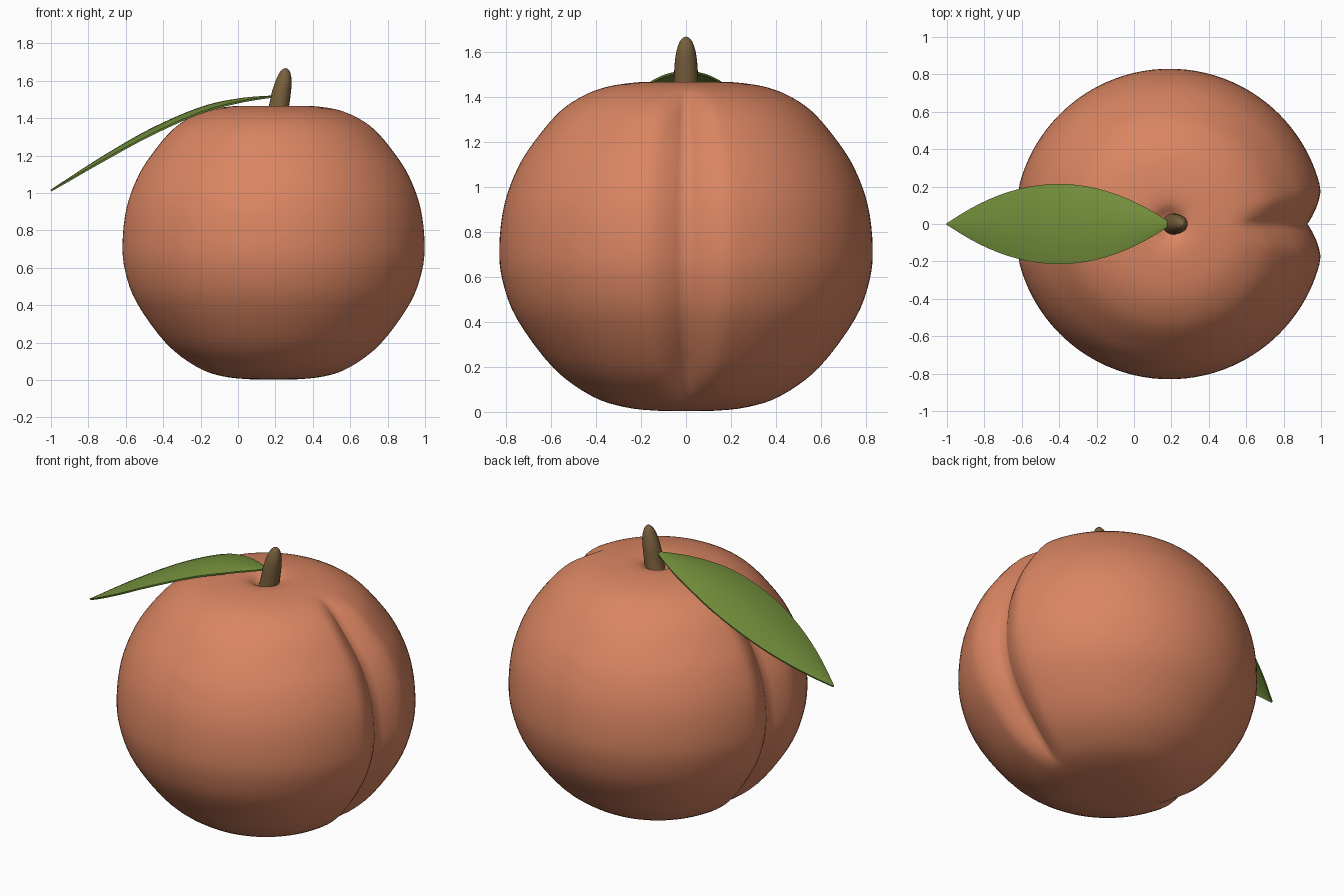
import bpy, bmesh, math
from mathutils import Vector

if "Cube" in bpy.data.objects:
    bpy.data.objects.remove(bpy.data.objects["Cube"])


def material(name, rgb):
    m = bpy.data.materials.new(name)
    m.diffuse_color = (*rgb, 1)
    m.use_nodes = True
    m.node_tree.nodes["Principled BSDF"].inputs["Base Color"].default_value = m.diffuse_color
    return m


PEACH = material("peach_skin", (0.70, 0.235, 0.122))
GREEN = material("leaf_green", (0.175, 0.28, 0.045))
BROWN = material("stem_brown", (0.19, 0.115, 0.045))


def make_object(name, bm, mat):
    bmesh.ops.recalc_face_normals(bm, faces=bm.faces)
    for f in bm.faces:
        f.smooth = True
    mesh = bpy.data.meshes.new(name)
    bm.to_mesh(mesh)
    bm.free()
    mesh.materials.append(mat)
    ob = bpy.data.objects.new(name, mesh)
    bpy.context.collection.objects.link(ob)
    return ob


def spline(points, steps):
    """Smooth curve through the given points."""
    pts = [Vector(p) for p in points]
    pts = [2 * pts[0] - pts[1]] + pts + [2 * pts[-1] - pts[-2]]
    out = []
    for a, b, c, d in zip(pts, pts[1:], pts[2:], pts[3:]):
        for i in range(steps):
            t = i / steps
            out.append(0.5 * (2 * b + (c - a) * t + (2 * a - 5 * b + 4 * c - d) * t * t
                              + (3 * b - a - 3 * c + d) * t ** 3))
    return out + [pts[-2]]


def skin_rings(rings, start, end):
    """Closed surface through rings of points, with a point at each end."""
    bm = bmesh.new()
    vs = [[bm.verts.new(p) for p in ring] for ring in rings]
    n = len(vs[0])
    for lo, hi in zip(vs, vs[1:]):
        for i in range(n):
            j = (i + 1) % n
            bm.faces.new((lo[i], lo[j], hi[j], hi[i]))
    for ring, tip in ((vs[0], start), (vs[-1], end)):
        v = bm.verts.new(tip)
        for i in range(n):
            bm.faces.new((ring[i], ring[(i + 1) % n], v))
    return bm


def smoothstep(a, b, x):
    t = min(max((x - a) / (b - a), 0), 1)
    return t * t * (3 - 2 * t)


# Fruit: turned profile (radius, height) with a crease on both x sides
CX = 0.19
profile = spline([(0, 0.003), (0.12, 0.004), (0.27, 0.02), (0.42, 0.07), (0.59, 0.195),
                  (0.75, 0.41), (0.815, 0.58), (0.83, 0.73), (0.808, 0.92), (0.745, 1.09),
                  (0.66, 1.22), (0.56, 1.335), (0.46, 1.403), (0.36, 1.442), (0.25, 1.461),
                  (0.16, 1.466), (0.10, 1.455), (0.05, 1.425), (0, 1.41)], 4)
SEGS = 120
rings = []
for r, z in profile[1:-1]:
    ring = []
    for i in range(SEGS):
        a = 2 * math.pi * i / SEGS
        off = abs(math.remainder(a, math.pi))
        groove = 0.092 * max(0, 1 - off / 0.23) ** 1.25 * smoothstep(0.3, 0.62, r)
        rr = r - groove
        ring.append((CX + rr * math.cos(a), rr * math.sin(a), z))
    rings.append(ring)
make_object("fruit", skin_rings(rings, (CX, 0, profile[0][1]), (CX, 0, profile[-1][1])), PEACH)

# Stem: leaning, tapered, round tip; points are (centre x, height, radius)
stem = spline([(0.205, 1.40, 0.058), (0.22, 1.47, 0.054), (0.232, 1.54, 0.051),
               (0.244, 1.60, 0.043), (0.251, 1.645, 0.028), (0.254, 1.664, 0.012)], 4)
rings = [[(x + r * math.cos(k * math.tau / 24), r * math.sin(k * math.tau / 24), z)
          for k in range(24)] for x, z, r in stem]
make_object("stem", skin_rings(rings, (0.205, 0, 1.40), (0.254, 0, 1.668)), BROWN)

# Leaf: pointed blade along an arching midrib, edges drooping slightly
rib = spline([(0.20, 1.518), (0.01, 1.502), (-0.20, 1.455), (-0.47, 1.338),
              (-0.74, 1.182), (-1.0, 1.013)], 7)
bm = bmesh.new()
COLS = 10
rows = []
for x, z in rib:
    u = (x + 0.4) / 0.6
    w = 0.213 * max(0.012, 1 - u * u)
    rows.append([bm.verts.new((x, w * s, z - 0.03 * (w / 0.213) * s * s))
                 for s in (2 * k / COLS - 1 for k in range(COLS + 1))])
for p, q in zip(rows, rows[1:]):
    for k in range(COLS):
        bm.faces.new((p[k], p[k + 1], q[k + 1], q[k]))
leaf = make_object("leaf", bm, GREEN)
solid = leaf.modifiers.new("thickness", "SOLIDIFY")
solid.thickness = 0.01
solid.offset = 0
bpy.context.view_layer.objects.active = leaf
leaf.select_set(True)
bpy.ops.object.modifier_apply(modifier="thickness")
bpy.ops.object.shade_smooth_by_angle(angle=math.radians(40))
